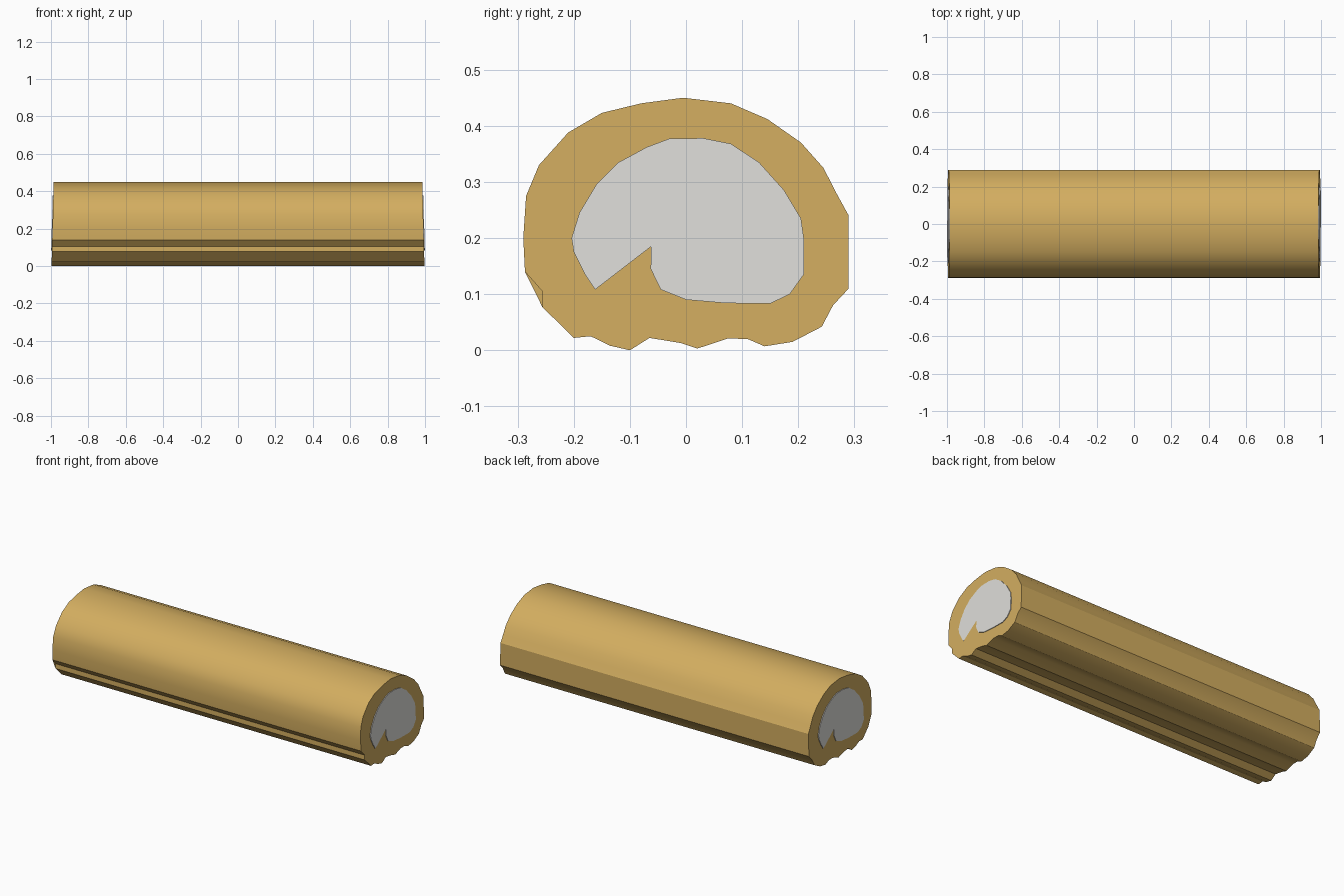
import bpy, bmesh, math


def material(name, rgb):
    m = bpy.data.materials.new(name)
    m.diffuse_color = (*rgb, 1)
    return m


TAN = material("golden pastry", (0.65, 0.42, 0.117))
CREAM = material("pale filling", (0.74, 0.73, 0.70))

# Cross-section of the roll (y, z), clockwise from the top
ROLL = [(-0.005, 0.45), (0.08, 0.44), (0.145, 0.412), (0.205, 0.37), (0.245, 0.325),
        (0.268, 0.28), (0.29, 0.24), (0.29, 0.11), (0.262, 0.08), (0.242, 0.042),
        (0.19, 0.015), (0.14, 0.007), (0.11, 0.02), (0.075, 0.021), (0.02, 0.003),
        (-0.01, 0.013), (-0.065, 0.022), (-0.1, 0.0), (-0.135, 0.008), (-0.17, 0.025),
        (-0.2, 0.022), (-0.256, 0.077), (-0.256, 0.105), (-0.287, 0.14), (-0.29, 0.2),
        (-0.285, 0.275), (-0.262, 0.33), (-0.21, 0.388), (-0.15, 0.423), (-0.08, 0.44)]

# Outline of the swirl of filling (y, z): outer edge in, inner edge back out
SWIRL = [(-0.162, 0.108), (-0.18, 0.135), (-0.2, 0.175), (-0.204, 0.2), (-0.19, 0.245),
         (-0.16, 0.295), (-0.12, 0.335), (-0.07, 0.362), (-0.03, 0.377), (0.03, 0.378),
         (0.08, 0.368), (0.13, 0.335), (0.175, 0.285), (0.205, 0.235), (0.21, 0.2),
         (0.21, 0.135), (0.185, 0.1), (0.15, 0.083), (0.07, 0.084), (0.0, 0.09),
         (-0.045, 0.108), (-0.063, 0.145), (-0.062, 0.185), (-0.035, 0.218),
         (-0.005, 0.23), (0.025, 0.222), (0.04, 0.195), (0.065, 0.173), (0.105, 0.17),
         (0.13, 0.195), (0.16, 0.21), (0.16, 0.24), (0.135, 0.29), (0.09, 0.328),
         (0.03, 0.34), (-0.03, 0.34), (-0.085, 0.32), (-0.135, 0.28), (-0.165, 0.235),
         (-0.175, 0.195), (-0.17, 0.15)]


def end_x(z):
    """The cut ends lean in slightly towards the top."""
    return 0.997 - 0.026 * z


def prism(name, outline, x_a, x_b, mat):
    """Span an outline between two end positions given as functions of z."""
    bm = bmesh.new()
    a = [bm.verts.new((x_a(z), y, z)) for y, z in outline]
    b = [bm.verts.new((x_b(z), y, z)) for y, z in outline]
    bm.faces.new(a)
    bm.faces.new(b[::-1])
    for i in range(len(a)):
        j = (i + 1) % len(a)
        bm.faces.new((a[i], b[i], b[j], a[j]))
    bmesh.ops.triangulate(bm, faces=[f for f in bm.faces if len(f.verts) > 4])
    bmesh.ops.recalc_face_normals(bm, faces=bm.faces)
    mesh = bpy.data.meshes.new(name)
    bm.to_mesh(mesh)
    bm.free()
    mesh.materials.append(mat)
    ob = bpy.data.objects.new(name, mesh)
    bpy.context.collection.objects.link(ob)
    return ob


# Rolled body
body = prism("roll_body", ROLL, lambda z: -end_x(z), end_x, TAN)
bpy.ops.object.select_all(action='DESELECT')
body.select_set(True)
bpy.context.view_layer.objects.active = body
bpy.ops.object.shade_smooth_by_angle(angle=math.radians(25))

# Filling swirl on both ends, turned half round on the left end
for name, s in (("right_swirl", 1), ("left_swirl", -1)):
    prism(name, [(s * y, z) for y, z in SWIRL],
          lambda z: s * (end_x(z) - 0.002), lambda z: s * (end_x(z) + 0.004), CREAM)
